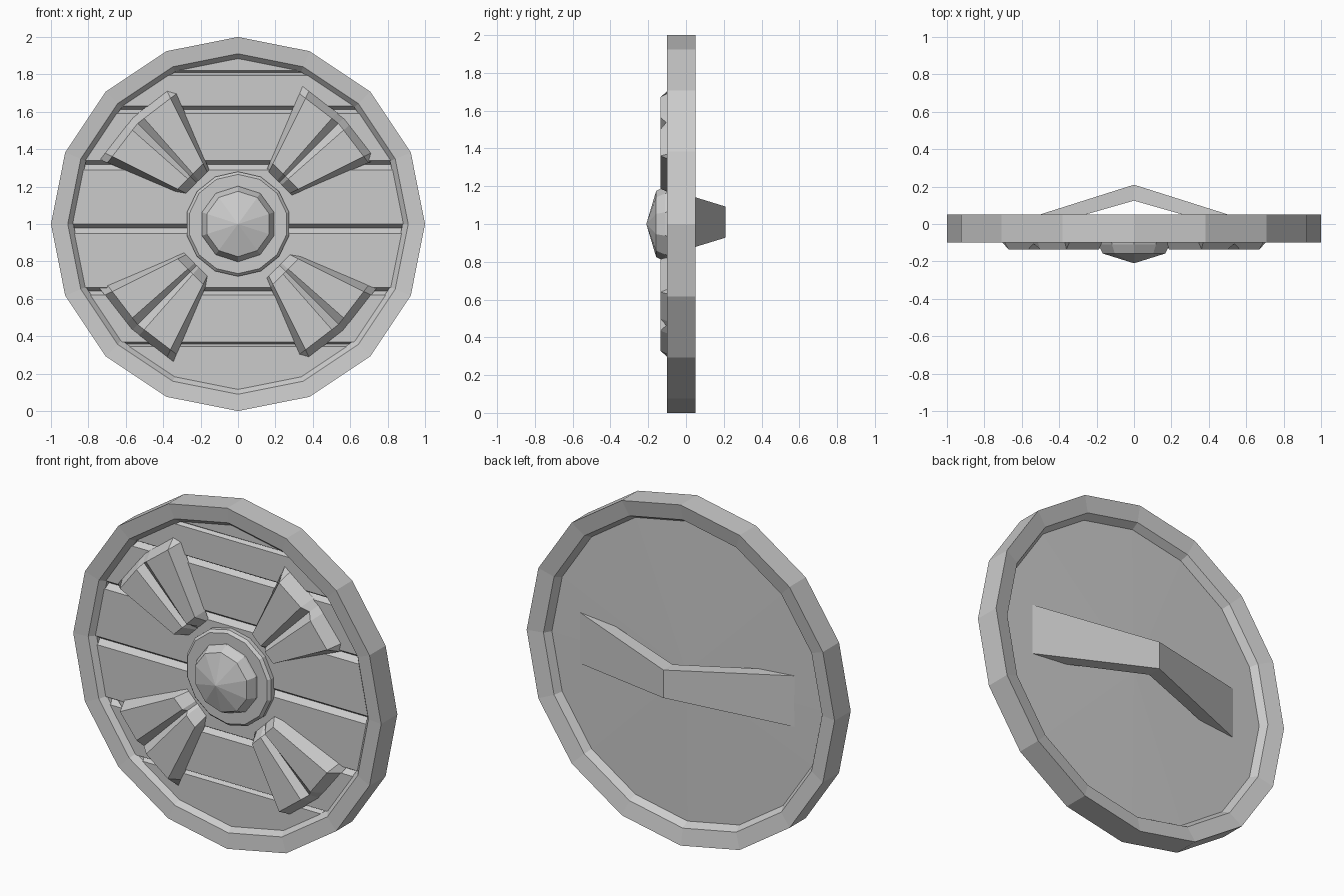
import bpy, bmesh
from math import sin, cos, pi, radians
from mathutils import Vector

if "Cube" in bpy.data.objects:
    bpy.data.objects.remove(bpy.data.objects["Cube"])

CZ = 1.0  # height of the shield centre


def finish(name, bm):
    bmesh.ops.recalc_face_normals(bm, faces=bm.faces[:])
    me = bpy.data.meshes.new(name)
    bm.to_mesh(me)
    bm.free()
    ob = bpy.data.objects.new(name, me)
    bpy.context.collection.objects.link(ob)
    return ob


def polar(r, y, i, sides):
    a = pi / 2 + 2 * pi * i / sides
    return (r * cos(a), y, CZ + r * sin(a))


def lathe(name, profile, sides, closed=False):
    """Spin (radius, y) points around the y axis; radius 0 gives a tip."""
    bm = bmesh.new()
    rings = []
    for r, y in profile:
        n = sides if r > 0 else 1
        rings.append([bm.verts.new(polar(r, y, i, sides)) for i in range(n)])
    pairs = list(zip(rings, rings[1:]))
    if closed:
        pairs.append((rings[-1], rings[0]))
    for a, b in pairs:
        for i in range(sides):
            j = (i + 1) % sides
            quad = [a[i % len(a)], a[j % len(a)], b[j % len(b)], b[i % len(b)]]
            bm.faces.new(list(dict.fromkeys(quad)))
    return finish(name, bm)


# Outer rim
lathe("rim", [(1, -0.1), (1, 0.05), (0.905, 0.03), (0.88, -0.012),
              (0.88, -0.055), (0.91, -0.09)], 16, closed=True)

# Plank board: shallow cone at the back, grooved flat face at the front
PLANK_Y, DEPTH = -0.06, 0.03
bm = bmesh.new()
front = [bm.verts.new(polar(0.885, PLANK_Y, i, 16)) for i in range(16)]
back = [bm.verts.new(polar(0.885, -0.013, i, 16)) for i in range(16)]
tip = bm.verts.new((0, 0, CZ))
bm.faces.new(front)
for i in range(16):
    j = (i + 1) % 16
    bm.faces.new((front[i], front[j], back[j], back[i]))
    bm.faces.new((back[i], back[j], tip))
grooves = [(1.82, 1.795), (1.63, 1.59), (1.34, 1.29),
           (1.0, 0.95), (0.66, 0.62), (0.37, 0.345)]
valleys = []
for top, low in grooves:
    mid = low + 0.55 * (top - low)
    valleys.append(mid)
    for z in (top, mid, low):
        faces = [f for f in bm.faces
                 if all(abs(v.co.y - PLANK_Y) < 1e-5 for v in f.verts)]
        edges = list({e for f in faces for e in f.edges})
        verts = list({v for f in faces for v in f.verts})
        bmesh.ops.bisect_plane(bm, geom=faces + edges + verts, dist=1e-6,
                               plane_co=Vector((0, 0, z)),
                               plane_no=Vector((0, 0, 1)))
for v in bm.verts:
    if abs(v.co.y - PLANK_Y) < 1e-5 and any(abs(v.co.z - m) < 1e-4 for m in valleys):
        v.co.y += DEPTH
finish("plank_board", bm)

# Collar and faceted boss
lathe("collar", [(0.28, -0.05), (0.28, -0.085), (0.265, -0.1), (0, -0.1)], 14)
lathe("boss", [(0.205, -0.09), (0.2, -0.11), (0.175, -0.158), (0, -0.21)], 10)


# Four flared braces, each with a valley down the middle
def brace(name, angle):
    base, top, dip = -0.055, -0.135, -0.105
    fracs = (-1, -0.84, -0.17, 0, 0.17, 0.84, 1)
    raised = (base, top, top, dip, top, top, base)
    stations = [(0.31, 0.095, False), (0.36, 0.115, True),
                (0.725, 0.262, True), (0.767, 0.28, False)]
    ax = Vector((cos(angle), 0, sin(angle)))
    side = Vector((-sin(angle), 0, cos(angle)))
    bm = bmesh.new()
    rows = []
    for along, half, up in stations:
        row = []
        for f, y in zip(fracs, raised):
            bulge = 0.035 * (1 - abs(f)) if along > 0.5 else 0
            p = ax * (along + bulge) + side * (half * f)
            p += Vector((0, y if up else base, CZ))
            row.append(bm.verts.new(p))
        rows.append(row)
    for a, b in zip(rows, rows[1:]):
        for i in range(6):
            bm.faces.new((a[i], a[i + 1], b[i + 1], b[i]))
    bm.faces.new([r[0] for r in rows] + rows[3][1:] +
                 [r[6] for r in rows[2::-1]] + rows[0][5:0:-1])
    finish(name, bm)


for n in range(4):
    brace(f"brace_{n + 1}", radians(45 + 90 * n))

# Bent grip on the back, narrower at the middle: (x, y, half height)
outer = [(-0.72, -0.018, 0.152), (0, 0.21, 0.082), (0.72, -0.018, 0.152)]
inner = [(-0.5, -0.018, 0.135), (0, 0.125, 0.082), (0.5, -0.018, 0.135)]
bm = bmesh.new()
rows = []
for o, i in zip(outer, inner):
    rows.append([bm.verts.new((x, y, CZ + 0.01 + s * h))
                 for (x, y, h), s in ((o, 1), (o, -1), (i, -1), (i, 1))])
for a, b in zip(rows, rows[1:]):
    for k in range(4):
        m = (k + 1) % 4
        bm.faces.new((a[k], a[m], b[m], b[k]))
bm.faces.new(rows[0])
bm.faces.new(rows[2])
finish("grip", bm)
